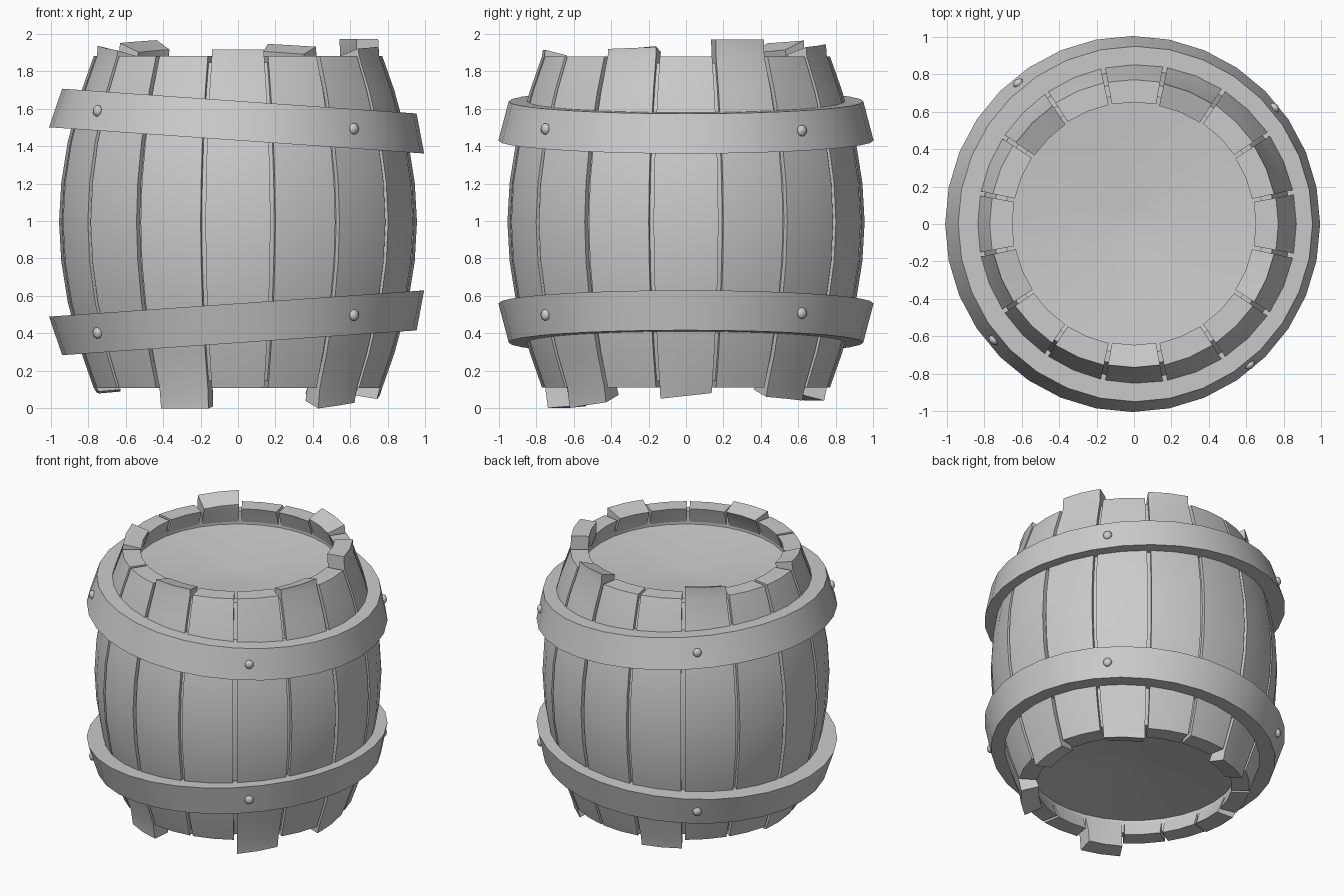
import bpy, bmesh, math
from mathutils import Vector, Matrix

if "Cube" in bpy.data.objects:
    bpy.data.objects.remove(bpy.data.objects["Cube"])

MID = 0.995          # mirror height of the barrel
N = 16               # number of staves
HALF = [(0.885, 0.77), (0.70, 0.835), (0.43, 0.908), (0.21, 0.943)]
PROFILE = ([(MID - h, r) for h, r in HALF] + [(MID, 0.955)]
           + [(MID + h, r) for h, r in reversed(HALF)])


def finish(bm, name, angle=30):
    bmesh.ops.recalc_face_normals(bm, faces=bm.faces)
    me = bpy.data.meshes.new(name)
    bm.to_mesh(me)
    bm.free()
    ob = bpy.data.objects.new(name, me)
    bpy.context.collection.objects.link(ob)
    bpy.ops.object.select_all(action='DESELECT')
    ob.select_set(True)
    bpy.context.view_layer.objects.active = ob
    bpy.ops.object.shade_smooth_by_angle(angle=math.radians(angle))
    return ob


def lathe(name, points, segs=32, closed=False):
    bm = bmesh.new()
    vs = [bm.verts.new((r, 0, z)) for r, z in points]
    pairs = list(zip(vs, vs[1:] + vs[:1] if closed else vs[1:]))
    es = [bm.edges.new(p) for p in pairs]
    bmesh.ops.spin(bm, geom=vs + es, cent=(0, 0, 0), axis=(0, 0, 1),
                   angle=math.tau, steps=segs)
    bmesh.ops.remove_doubles(bm, verts=bm.verts, dist=1e-4)
    return finish(bm, name)


def stave(index, top=None, bottom=None):
    """Curved plank; top / bottom = (height at each side edge, inner slope)."""
    bm = bmesh.new()
    rings = [(z, z, 0, r) for z, r in PROFILE]
    if bottom:
        rings.insert(0, (*bottom, 0.755))
    if top:
        rings.append((*top, 0.765))
    mid = index * math.tau / N
    half = math.pi / N - 0.014
    loops = []
    for za, zb, slope, r in rings:
        loop = []
        for rad, drop, order in ((r, 0, (0, 1, 2)), (r - 0.12, slope, (2, 1, 0))):
            for j in order:
                a = mid + half * (j - 1)
                z = za + (zb - za) * j / 2 + drop
                loop.append(bm.verts.new((rad * math.cos(a), rad * math.sin(a), z)))
        loops.append(loop)
    for lo, hi in zip(loops, loops[1:]):
        for k in range(6):
            m = (k + 1) % 6
            bm.faces.new((lo[k], lo[m], hi[m], hi[k]))
    for loop in (loops[0], loops[-1]):
        a, b, c, d, e, f = loop
        bm.faces.new((a, b, e, f))
        bm.faces.new((b, c, d, e))
    finish(bm, f"stave_{index:02d}")


# staves, some of them sticking out at the top or bottom
TOPS = {1: (1.97, 1.97, 0), 3: (1.93, 1.945, -0.04), 6: (1.965, 1.95, -0.05),
        9: (1.935, 1.91, -0.03), 12: (1.915, 1.915, -0.03),
        15: (1.92, 1.93, -0.04)}
BOTTOMS = {0: (0.05, 0.08, 0.02), 2: (0.06, 0.04, 0.04), 5: (0.04, 0.04, 0.03),
           8: (0.08, 0.09, 0.01), 11: (0.0, 0.0, 0.01), 14: (0.0, 0.03, 0.04)}
for i in range(N):
    stave(i, TOPS.get(i), BOTTOMS.get(i))

# inner core closing the grooves, with the dished lid and base
end = 0.85
upper = [(0, 0.695), (0.1, 0.697), (0.69, 0.755), (0.69, end), (0.75, end)]
core = [(r, MID + h) for r, h in upper]
core += [(r - 0.03, z) for z, r in reversed(PROFILE[1:-1])]
core += [(r, MID - h) for r, h in reversed(upper)]
lathe("core_with_lids", core)


# tilted metal hoops with four rivets each
def hoop(name, side):
    tilt = Matrix.Translation((0, 0, MID + side * 0.54)) @ Matrix.Rotation(
        side * math.radians(4), 4, 'Y')
    ring = lathe(name, [(1.003, -0.105 * side), (0.948, 0.105 * side),
                        (0.82, 0.105 * side), (0.86, -0.105 * side)], closed=True)
    ring.data.transform(tilt)
    bm = bmesh.new()
    for deg in (-50.5, 39.5, 129.5, 219.5):
        a = math.radians(deg)
        place = (tilt @ Matrix.Rotation(a, 4, 'Z')
                 @ Matrix.Translation((0.974, 0, 0)) @ Matrix.Diagonal((0.022, 0.03, 0.031, 1)))
        bmesh.ops.create_uvsphere(bm, u_segments=10, v_segments=6, radius=1, matrix=place)
    finish(bm, name + "_rivets", 60)


hoop("upper_hoop", 1)
hoop("lower_hoop", -1)
